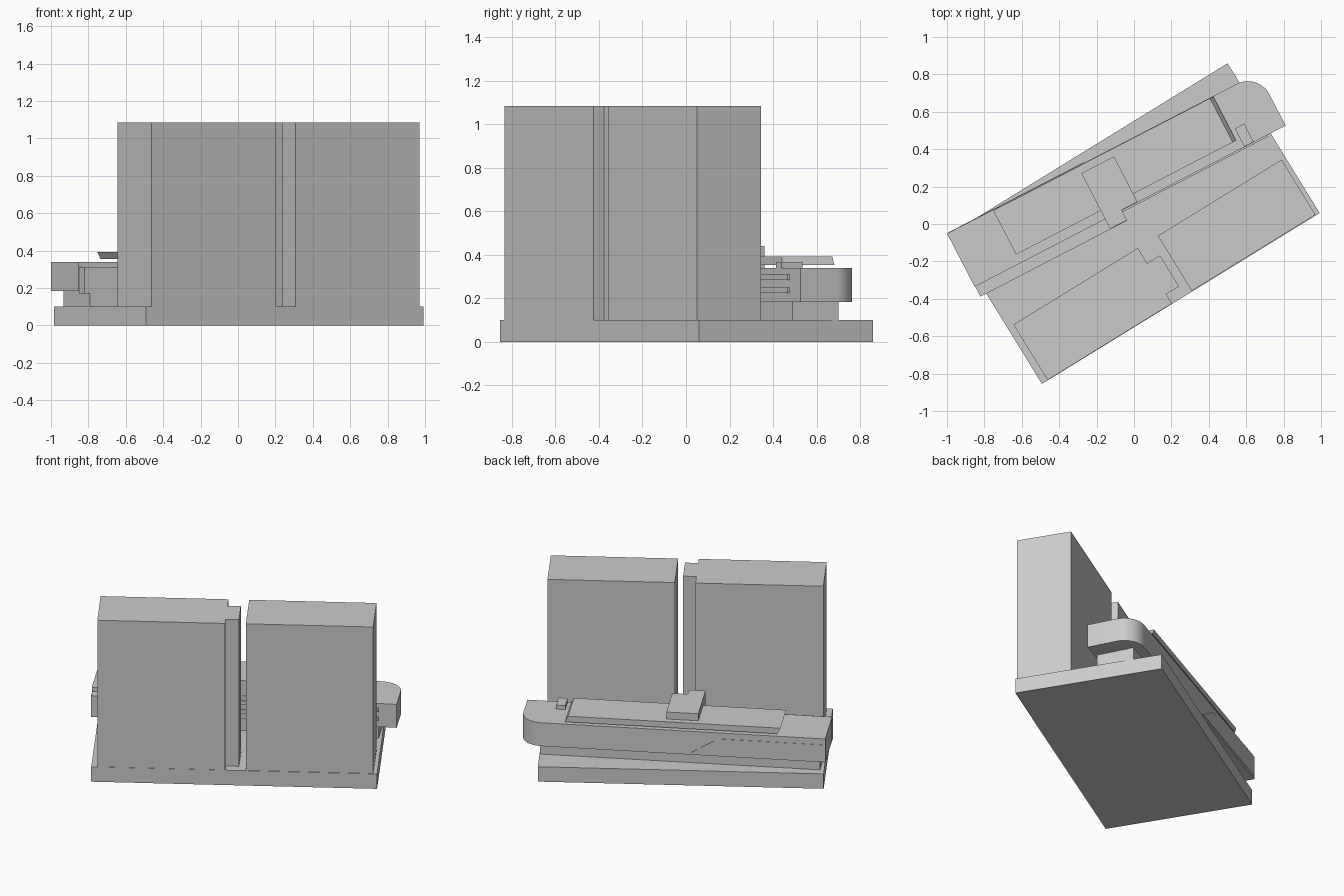
import bpy, bmesh, math
from mathutils import Matrix

if "Cube" in bpy.data.objects:
    bpy.data.objects.remove(bpy.data.objects["Cube"])

SITE = Matrix.Translation((0.004, 0.002, 0)) @ Matrix.Rotation(math.radians(31.6), 4, 'Z')
HALL = Matrix.Rotation(math.radians(27.4), 4, 'Z')


def prism(name, pts, z0, z1, frame, shift=0.0):
    """Extrude a plan outline from z0 to z1; shift slides the top along local x."""
    bm = bmesh.new()
    low = [bm.verts.new((x, y, z0)) for x, y in pts]
    top = [bm.verts.new((x + shift, y, z1)) for x, y in pts]
    bm.faces.new(low[::-1])
    bm.faces.new(top)
    n = len(pts)
    for i in range(n):
        j = (i + 1) % n
        bm.faces.new((low[i], low[j], top[j], top[i]))
    bmesh.ops.recalc_face_normals(bm, faces=bm.faces)
    bm.transform(frame)
    me = bpy.data.meshes.new(name)
    bm.to_mesh(me)
    bm.free()
    ob = bpy.data.objects.new(name, me)
    bpy.context.collection.objects.link(ob)
    return ob


def box(name, x0, x1, y0, y1, z0, z1, frame, shift=0.0):
    return prism(name, [(x0, y0), (x1, y0), (x1, y1), (x0, y1)], z0, z1, frame, shift)


# Ground slab
box("base_slab", -0.872, 0.872, -0.47, 0.47, 0, 0.1, SITE)

# Twin towers, the left one with a projecting tongue in the gap
prism("tower_left", [(-0.835, -0.468), (-0.055, -0.468), (-0.055, -0.41), (0.026, -0.41),
                     (0.026, -0.215), (-0.055, -0.215), (-0.055, -0.12), (-0.835, -0.12)],
      0.1, 1.085, SITE)
box("tower_right", 0.071, 0.848, -0.466, -0.12, 0.1, 1.085, SITE)

# Recessed foot of the low hall
prism("hall_plinth", [(-0.87, 0.04), (-0.05, 0.04), (-0.05, 0.11), (0.85, 0.11),
                      (0.85, 0.35), (-0.87, 0.35)], 0.1, 0.185, HALL)

# Low hall with one rounded corner
r = 0.13
arc = [(0.962 - r + r * math.cos(a), 0.412 - r + r * math.sin(a))
       for a in (math.radians(90 * i / 10) for i in range(11))]
hall = prism("hall_body", [(-0.911, 0.094), (0.962, 0.094)] + arc + [(-0.911, 0.415)],
             0.183, 0.34, HALL)
bpy.context.view_layer.objects.active = hall
hall.select_set(True)
bpy.ops.object.shade_smooth_by_angle(angle=math.radians(20))

# Front gallery and horizontal window bars
box("front_gallery", -0.908, -0.026, 0.033, 0.094, 0.17, 0.312, HALL)
for i, z in enumerate((0.225, 0.285)):
    box(f"window_bar_{i}", -0.026, 0.85, 0.085, 0.1, z, z + 0.025, HALL)

# Slanted panel on the back wall
panel = HALL @ Matrix.Translation((0, 0.417, 0)) @ Matrix.Rotation(math.radians(90), 4, 'X')
prism("back_panel", [(-0.9, 0.2), (-0.09, 0.2), (-0.25, 0.3), (-0.9, 0.3)], 0, 0.004, panel)

# Roof plate, central stair head and small vent
box("roof_plate", -0.615, 0.69, 0.145, 0.41, 0.354, 0.393, HALL, shift=-0.02)
prism("stair_head", [(-0.125, 0.036), (-0.024, 0.036), (-0.024, 0.097), (0.071, 0.097),
                     (0.071, 0.37), (-0.125, 0.37)], 0.338, 0.44, HALL)
box("roof_vent", 0.714, 0.77, 0.096, 0.205, 0.338, 0.367, HALL)
